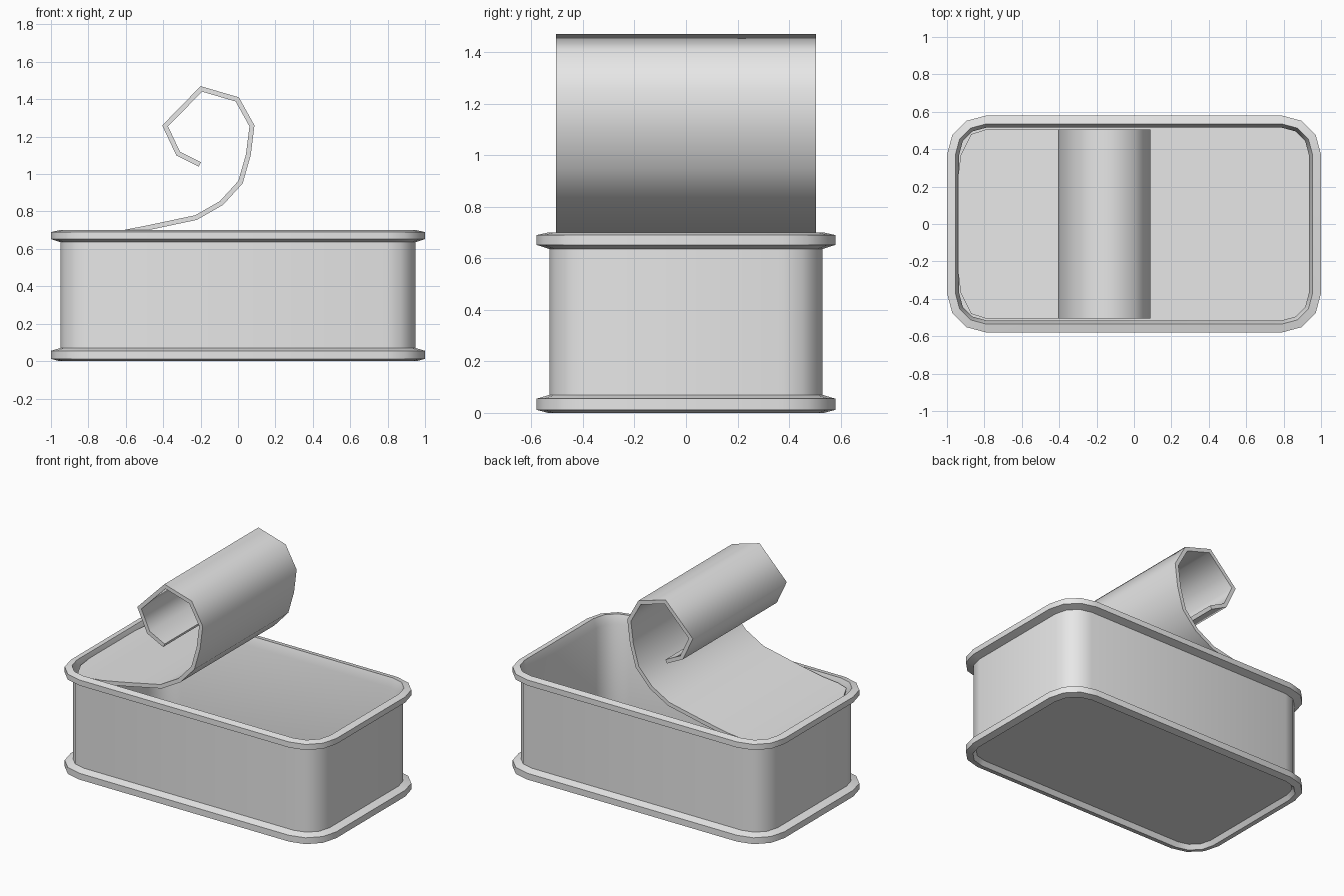
import bpy, bmesh, math
from mathutils import Vector

cube = bpy.data.objects.get("Cube")
if cube:
    bpy.data.objects.remove(cube, do_unlink=True)

tin = bpy.data.materials.new("tin_grey")
tin.use_nodes = True
GREY = (0.8, 0.8, 0.8, 1)
tin.diffuse_color = GREY
tin.node_tree.nodes["Principled BSDF"].inputs["Base Color"].default_value = GREY


def finish(bm, name, angle):
    bmesh.ops.recalc_face_normals(bm, faces=bm.faces)
    mesh = bpy.data.meshes.new(name)
    bm.to_mesh(mesh)
    bm.free()
    mesh.materials.append(tin)
    obj = bpy.data.objects.new(name, mesh)
    bpy.context.collection.objects.link(obj)
    bpy.ops.object.select_all(action='DESELECT')
    obj.select_set(True)
    bpy.context.view_layer.objects.active = obj
    bpy.ops.object.shade_smooth_by_angle(angle=math.radians(angle))


def rounded_ring(bm, inset, z):
    """Rounded rectangle with three segments per corner."""
    radius = 0.21 - inset
    verts = []
    for quarter, (sx, sy) in enumerate([(1, 1), (-1, 1), (-1, -1), (1, -1)]):
        for step in range(4):
            a = math.radians(90 * quarter + 30 * step)
            verts.append(bm.verts.new((sx * 0.79 + radius * math.cos(a),
                                       sy * 0.37 + radius * math.sin(a), z)))
    return verts


# Can: one wall section (inset, height) from underside, over the rims, to the inner floor
section = [(0.065, 0.03), (0.045, 0), (0, 0.012), (0, 0.055), (0.05, 0.07),
           (0.05, 0.636), (0, 0.652), (0, 0.69), (0.045, 0.7), (0.065, 0.64),
           (0.065, 0.045)]
bm = bmesh.new()
rings = [rounded_ring(bm, inset, z) for inset, z in section]
for low, high in zip(rings, rings[1:]):
    for i in range(len(low)):
        j = (i + 1) % len(low)
        bm.faces.new((low[i], low[j], high[j], high[i]))
bm.faces.new(rings[0])
bm.faces.new(rings[-1])
finish(bm, "can", 40)

# Peeled lid: outer side of the curl as (x, z, half width)
W = 0.505
path = [(-0.94, 0.645, 0.25), (-0.925, 0.646, 0.37), (-0.87, 0.648, 0.48),
        (-0.79, 0.652, W), (-0.66, 0.665, W), (-0.48, 0.7, W), (-0.22, 0.755, W),
        (-0.08, 0.835, W), (0.025, 0.95, W), (0.068, 1.1, W), (0.088, 1.26, W),
        (0.005, 1.41, W), (-0.2, 1.47, W), (-0.405, 1.26, W), (-0.33, 1.1, W),
        (-0.21, 1.04, W)]
THICK = 0.026
points = [Vector((x, z)) for x, z, w in path]
bm = bmesh.new()
loops = []
for i, (x, z, w) in enumerate(path):
    before = (points[i] - points[max(i - 1, 0)]).normalized()
    after = (points[min(i + 1, len(path) - 1)] - points[i]).normalized()
    along = (before + after).normalized()
    # Mitred offset keeps the sheet evenly thick
    cos_half = max(along.dot(after), along.dot(before))
    inner = points[i] + Vector((-along.y, along.x)) * THICK / cos_half
    loops.append([bm.verts.new(co) for co in (
        (x, -w, z), (x, w, z), (inner.x, w, inner.y), (inner.x, -w, inner.y))])
for a, b in zip(loops, loops[1:]):
    for i in range(4):
        j = (i + 1) % 4
        bm.faces.new((a[i], a[j], b[j], b[i]))
bm.faces.new(loops[0])
bm.faces.new(loops[-1])
finish(bm, "peeled_lid", 75)
